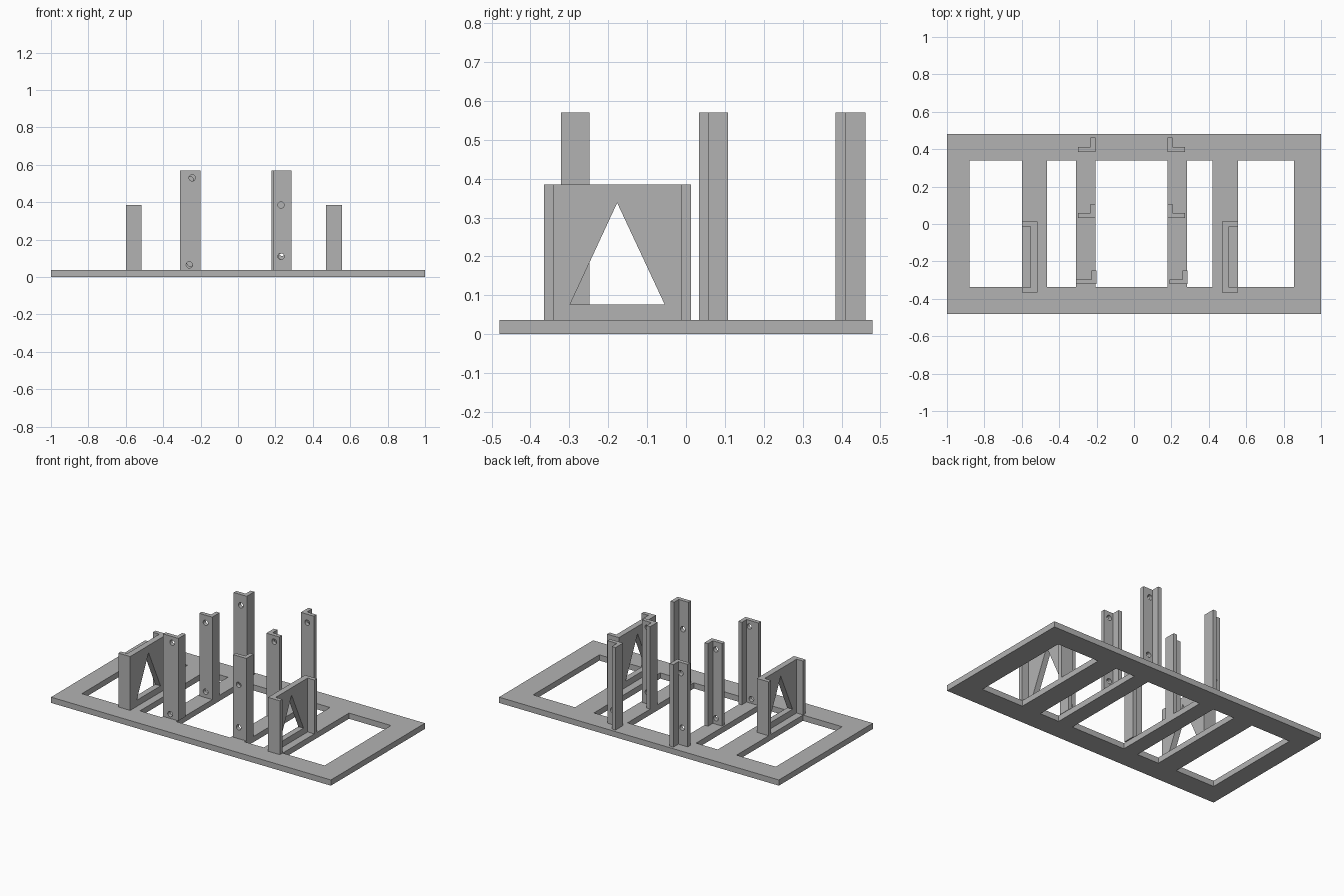
import bpy
import math
from mathutils import Matrix

if "Cube" in bpy.data.objects:
    bpy.data.objects.remove(bpy.data.objects["Cube"], do_unlink=True)

grey = bpy.data.materials.new("plain grey")
grey.use_nodes = True
grey.diffuse_color = (0.45, 0.45, 0.45, 1)
grey.node_tree.nodes["Principled BSDF"].inputs["Base Color"].default_value = (0.45, 0.45, 0.45, 1)


def rect(x0, x1, y0, y1):
    return [(x0, y0), (x1, y0), (x1, y1), (x0, y1)]


def circle(x, y, r=0.017, n=24):
    return [(x + r * math.cos(2 * math.pi * i / n), y + r * math.sin(2 * math.pi * i / n)) for i in range(n)]


def panel(name, loops, axis, low, high):
    """Flat plate: first loop is the outline, the others are openings; spans low..high along axis."""
    curve = bpy.data.curves.new(name, 'CURVE')
    curve.dimensions = '2D'
    curve.fill_mode = 'BOTH'
    curve.extrude = (high - low) / 2
    for loop in loops:
        spline = curve.splines.new('POLY')
        spline.points.add(len(loop) - 1)
        for point, (u, v) in zip(spline.points, loop):
            point.co = (u, v, 0, 1)
        spline.use_cyclic_u = True
    temp = bpy.data.objects.new(name + "_outline", curve)
    bpy.context.collection.objects.link(temp)
    bpy.context.view_layer.update()
    mesh = bpy.data.meshes.new_from_object(temp.evaluated_get(bpy.context.evaluated_depsgraph_get()))
    bpy.data.objects.remove(temp, do_unlink=True)
    mid = (low + high) / 2
    frames = {
        'X': Matrix(((0, 0, 1, mid), (1, 0, 0, 0), (0, 1, 0, 0), (0, 0, 0, 1))),
        'Y': Matrix(((1, 0, 0, 0), (0, 0, -1, mid), (0, 1, 0, 0), (0, 0, 0, 1))),
        'Z': Matrix.Translation((0, 0, mid)),
    }
    mesh.transform(frames[axis])
    mesh.materials.clear()
    mesh.materials.append(grey)
    for poly in mesh.polygons:
        poly.use_smooth = False
        poly.material_index = 0
    obj = bpy.data.objects.new(name, mesh)
    bpy.context.collection.objects.link(obj)
    return obj


FLOOR = 0.037
POST_TOP = 0.57
WALL = 0.026

# Base frame with five openings
openings = [(-0.88, -0.60), (-0.465, -0.31), (-0.207, 0.18), (0.283, 0.42), (0.855, 0.555)]
panel("base_frame", [rect(-1, 1, -0.48, 0.48)] + [rect(a, b, -0.337, 0.34) for a, b in openings],
      'Z', 0, FLOOR)

# Angle posts: name, x range, y range, side of the return flange, bolt holes (x, z)
posts = [
    ("right_front", -0.31, -0.20, -0.322, -0.248, 1, [(-0.245, 0.53), (-0.26, 0.065)]),
    ("right_middle", -0.30, -0.207, 0.033, 0.108, 1, [(-0.255, 0.52), (-0.255, 0.075)]),
    ("right_back", -0.30, -0.207, 0.385, 0.462, 1, [(-0.25, 0.50), (-0.26, 0.15)]),
    ("left_front", 0.19, 0.285, -0.322, -0.248, 1, [(0.23, 0.385), (0.23, 0.11)]),
    ("left_middle", 0.18, 0.273, 0.033, 0.108, -1, [(0.235, 0.53), (0.235, 0.11)]),
    ("left_back", 0.18, 0.273, 0.385, 0.462, -1, [(0.225, 0.515), (0.235, 0.13)]),
]
for name, x0, x1, y0, y1, side, holes in posts:
    panel(name + "_post_face", [rect(x0, x1, FLOOR, POST_TOP)] + [circle(x, z) for x, z in holes],
          'Y', y0, y0 + WALL)
    a, b = (x1 - WALL, x1) if side > 0 else (x0, x0 + WALL)
    panel(name + "_post_flange", [rect(y0 + WALL, y1, FLOOR, POST_TOP)], 'X', a, b)

# Channel brackets with a triangular window, open towards the outside
TOP = 0.385
window = [(-0.298, 0.077), (-0.055, 0.077), (-0.177, 0.338)]
for name, web, flange in [("right", (-0.553, -0.515), (-0.60, -0.553)),
                          ("left", (0.47, 0.507), (0.507, 0.555))]:
    panel(name + "_bracket_web", [rect(-0.365, 0.013, FLOOR, TOP), window], 'X', *web)
    for end, y0 in (("front", -0.365), ("back", 0.013 - WALL)):
        panel(name + "_bracket_" + end + "_flange", [rect(*flange, FLOOR, TOP)], 'Y', y0, y0 + WALL)
